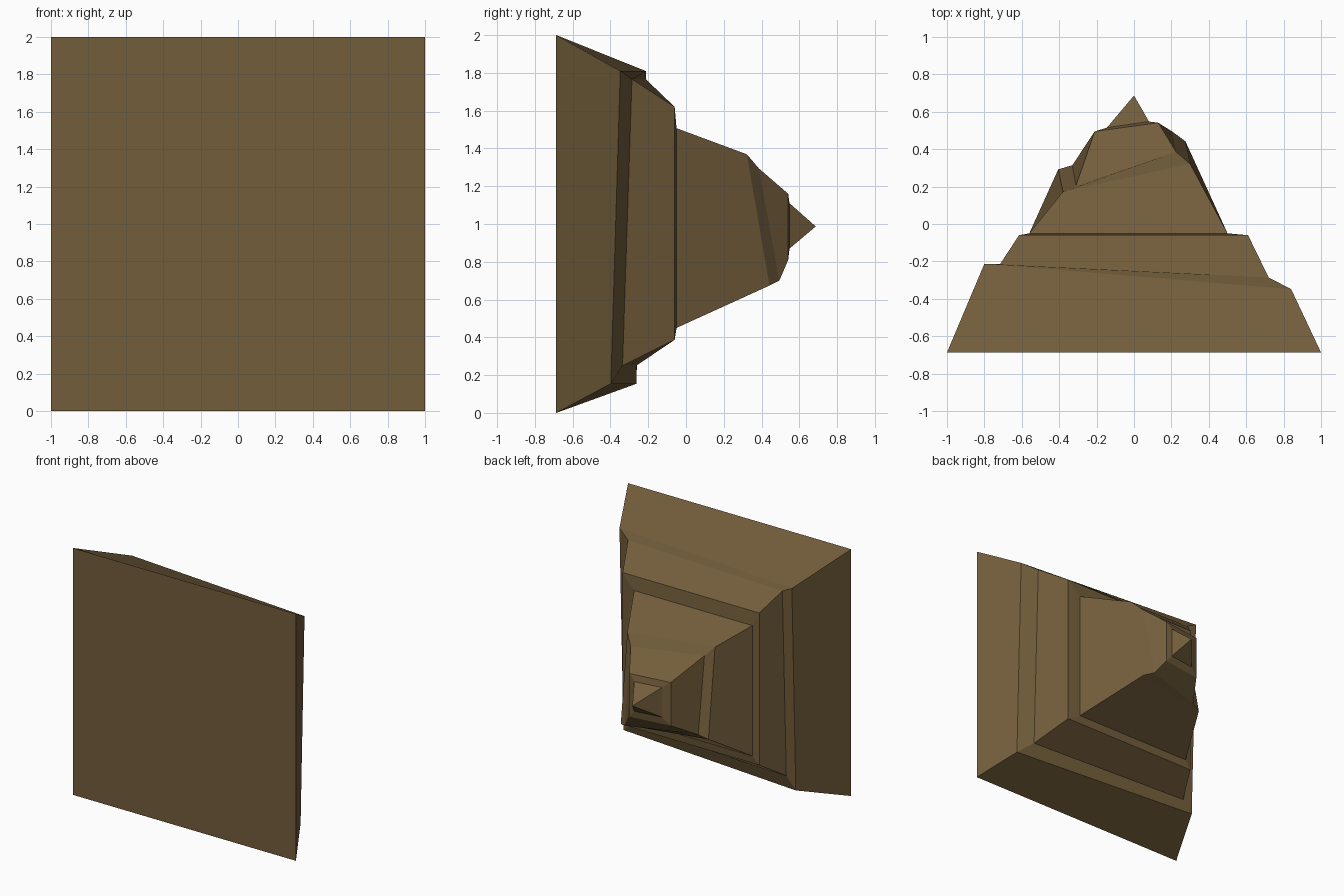
import bpy, bmesh

if "Cube" in bpy.data.objects:
    bpy.data.objects.remove(bpy.data.objects["Cube"])

# One flat colour for the whole block
brown = bpy.data.materials.new("earth_brown")
brown.diffuse_color = (0.17, 0.109, 0.044, 1)
brown.use_nodes = True
brown.node_tree.nodes["Principled BSDF"].inputs["Base Color"].default_value = brown.diffuse_color

# Each ring: x left, x right, z bottom, z top, depth y at top left,
# y change across x, y change from top to bottom, x shift at the bottom
RINGS = [
    (-1.0, 1.0, 0.0, 2.0, -0.687, 0, 0, 0),                       # base
    (-0.80, 0.84, 0.154, 1.81, -0.213, -0.135, -0.05, 0),         # tilted ledge
    (-0.715, 0.72, 0.25, 1.767, -0.213, -0.073, -0.05, 0),
    (-0.615, 0.61, 0.387, 1.62, -0.06, 0, 0, 0),                  # flat ledge
    (-0.56, 0.50, 0.45, 1.507, -0.05, 0, 0, 0),
    (-0.38, 0.30, 0.674, 1.369, 0.172, 0.15, 0.12, -0.025),       # skewed ledge
    (-0.31, 0.225, 0.70, 1.294, 0.206, 0.18, 0.108, -0.02),
    (-0.21, 0.13, 0.81, 1.16, 0.495, 0.046, 0, 0),                # tip ledge
    (-0.145, 0.08, 0.87, 1.11, 0.515, 0.033, 0, 0),
]
APEX = (0.0, 0.687, 0.987)

bm = bmesh.new()


def ring(x0, x1, z0, z1, y, dx, dz, shift):
    """Four corners: top left, top right, bottom right, bottom left."""
    pts = [(x0, y, z1), (x1, y + dx, z1),
           (x1 + shift, y + dx + dz, z0), (x0 + shift, y + dz, z0)]
    return [bm.verts.new(p) for p in pts]


# Stepped body: bridge successive rings
loops = [ring(*r) for r in RINGS]
bm.faces.new(loops[0])
for a, b in zip(loops, loops[1:]):
    for i in range(4):
        j = (i + 1) % 4
        bm.faces.new((a[i], a[j], b[j], b[i]))

# Pointed cap
tip = bm.verts.new(APEX)
for i in range(4):
    bm.faces.new((loops[-1][i], loops[-1][(i + 1) % 4], tip))

bmesh.ops.recalc_face_normals(bm, faces=bm.faces)
mesh = bpy.data.meshes.new("stepped_pyramid")
bm.to_mesh(mesh)
bm.free()
mesh.materials.append(brown)
obj = bpy.data.objects.new("stepped_pyramid", mesh)
bpy.context.collection.objects.link(obj)
